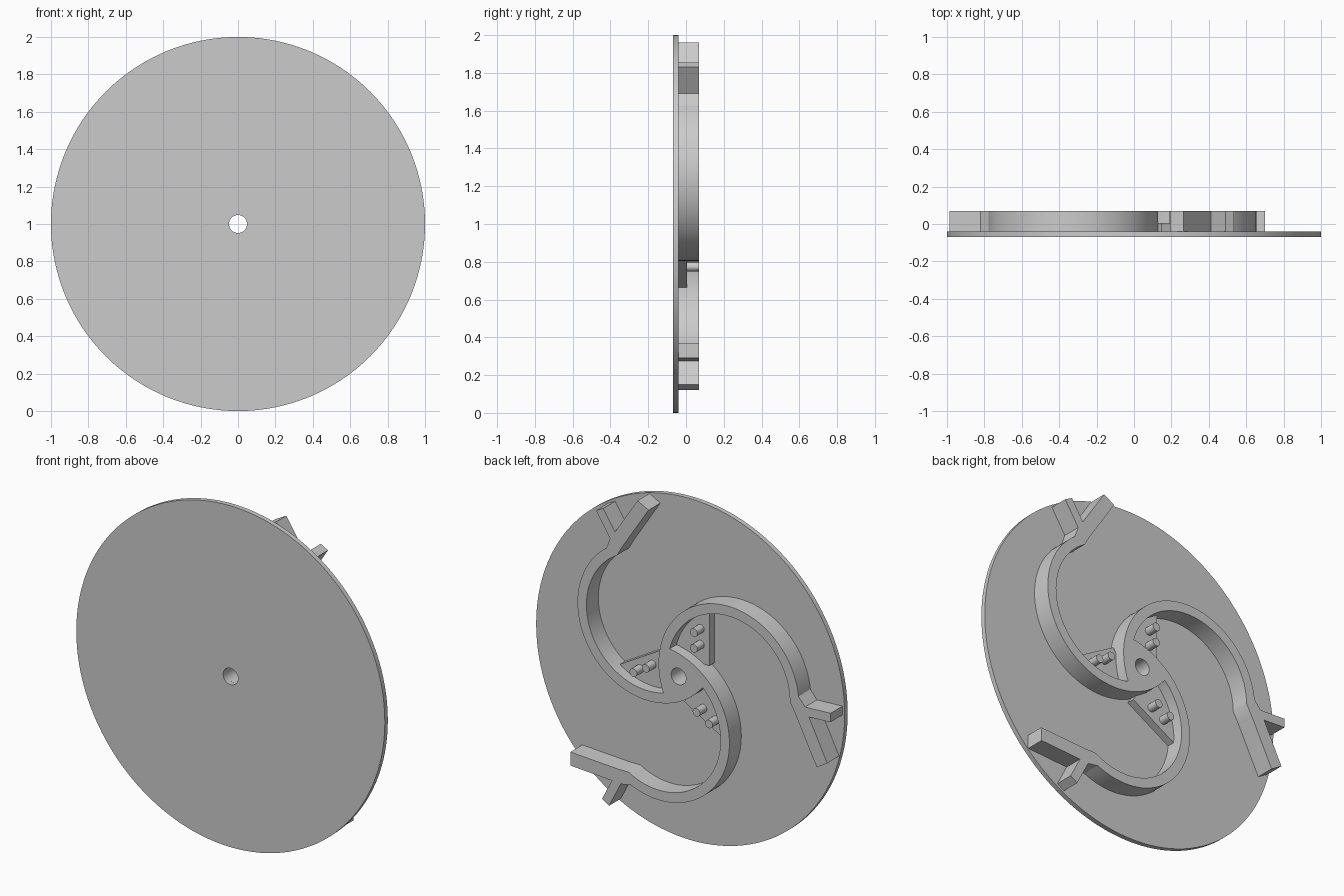
import bpy, bmesh
from math import sin, cos, pi, radians
from mathutils import Matrix

cube = bpy.data.objects.get("Cube")
if cube:
    bpy.data.objects.remove(cube, do_unlink=True)

grey = bpy.data.materials.new("plain_grey")
grey.use_nodes = True
GREY = (0.6, 0.6, 0.6, 1)
grey.diffuse_color = GREY
grey.node_tree.nodes["Principled BSDF"].inputs["Base Color"].default_value = GREY

FRONT, FACE, STEP, BACK = -0.069, -0.041, 0.005, 0.069


def finish(name, bm):
    """Turn a bmesh into a smooth-shaded object raised to the disc centre."""
    bmesh.ops.recalc_face_normals(bm, faces=bm.faces)
    mesh = bpy.data.meshes.new(name)
    bm.to_mesh(mesh)
    bm.free()
    mesh.materials.append(grey)
    obj = bpy.data.objects.new(name, mesh)
    bpy.context.collection.objects.link(obj)
    obj.location.z = 1
    bpy.ops.object.select_all(action='DESELECT')
    obj.select_set(True)
    bpy.context.view_layer.objects.active = obj
    bpy.ops.object.shade_smooth_by_angle(angle=radians(30))
    return obj


def arc(cx, cz, r, start, end, n):
    """Points along an arc in the disc plane, angles in degrees."""
    steps = [radians(start + (end - start) * i / n) for i in range(n + 1)]
    return [(cx + r * cos(a), cz + r * sin(a)) for a in steps]


def prism(name, outline, y0, y1, turn=0):
    """Extrude an outline along y, turned about the disc axis."""
    bm = bmesh.new()
    face = bm.faces.new([bm.verts.new((x, y0, z)) for x, z in outline])
    out = bmesh.ops.extrude_face_region(bm, geom=[face])
    verts = [g for g in out["geom"] if isinstance(g, bmesh.types.BMVert)]
    bmesh.ops.translate(bm, verts=verts, vec=(0, y1 - y0, 0))
    bm.transform(Matrix.Rotation(radians(-turn), 4, 'Y'))
    return finish(name, bm)


def washer(name, r_out, r_in, y0, y1, n):
    """Round plate with a centre hole."""
    bm = bmesh.new()
    section = [(r_in, y0), (r_out, y0), (r_out, y1), (r_in, y1)]
    rings = [[bm.verts.new((r * cos(2 * pi * i / n), y, r * sin(2 * pi * i / n)))
              for r, y in section] for i in range(n)]
    for i in range(n):
        a, b = rings[i], rings[(i + 1) % n]
        for k in range(4):
            m = (k + 1) % 4
            bm.faces.new((a[k], a[m], b[m], b[k]))
    return finish(name, bm)


# Disc and hub share the axle hole
washer("disc", 1.0, 0.048, FRONT, FACE, 128)
washer("hub", 0.127, 0.048, FACE, BACK, 48)

# Curved arm ending in a forked pair of prongs
CX, CZ = 0.2, 0.26
fork = [(0.445, 0.69), (0.535, 0.83), (0.488, 0.855), (0.412, 0.737),
        (0.265, 0.96), (0.195, 0.922), (0.364, 0.664)]
arm = (arc(CX, CZ, 0.455, -147, 54, 56) + fork
       + arc(CX, CZ, 0.397, 60, -147, 56))

# Low gusset plate filling the corner between arm and hub
gusset = ([(-0.155, 0.41), (-0.155, 0.08), (-0.08, 0.08), (0.05, 0.08)]
          + arc(-0.325, 0.043, 0.425, 10, 64, 12))
posts = [(-0.098, 0.283), (-0.098, 0.19)]

for i in range(3):
    turn = 120 * i
    prism(f"arm_{i + 1}", arm, FACE, BACK, turn)
    prism(f"gusset_{i + 1}", gusset, FACE, STEP, turn)
    for k, (x, z) in enumerate(posts):
        prism(f"post_{i + 1}_{k + 1}", arc(x, z, 0.024, 0, 345, 23),
              STEP, BACK, turn)
